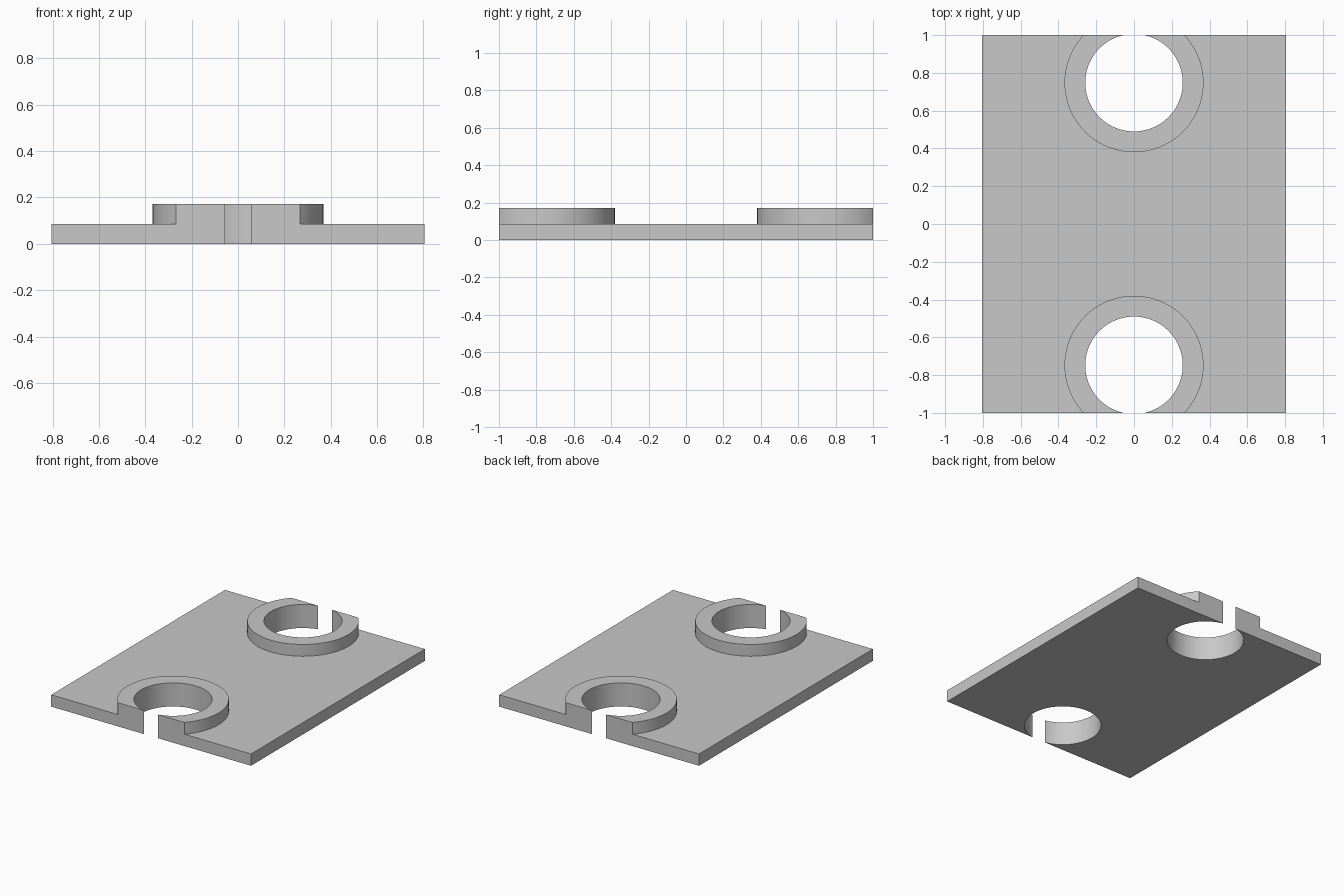
import bpy, bmesh, math

cube = bpy.data.objects.get("Cube")
if cube:
    bpy.data.objects.remove(cube, do_unlink=True)

# Main sizes
HALF_W, HALF_L = 0.805, 1.0
PLATE_H, BOSS_H = 0.086, 0.172
CENTRE_Y, HOLE_R, BOSS_R = 0.748, 0.258, 0.368
SEGMENTS = 72

grey = bpy.data.materials.new("plain grey")
grey.use_nodes = True
colour = (0.58, 0.58, 0.58, 1)
grey.diffuse_color = colour
grey.node_tree.nodes["Principled BSDF"].inputs["Base Color"].default_value = colour

bm = bmesh.new()


def face(points):
    bm.faces.new([bm.verts.new(p) for p in points])


def at(outline, z):
    return [(x, y, z) for x, y in outline]


def arc(radius, side):
    """Circle cut off by the plate's end, running from +x round to -x."""
    start = math.asin((HALF_L - CENTRE_Y) / radius)
    sweep = math.pi + 2 * start
    angles = [start - sweep * i / SEGMENTS for i in range(SEGMENTS + 1)]
    return [(radius * math.cos(a), side * (CENTRE_Y + radius * math.sin(a)))
            for a in angles]


def wall(path, low, high):
    for a, b in zip(path, path[1:]):
        face(at([a, b], low) + at([b, a], high))


def plate_outline(radius):
    """Rectangle with a round bite at each end."""
    return ([(HALF_W, HALF_L)] + arc(radius, 1) +
            [(-HALF_W, HALF_L), (-HALF_W, -HALF_L)] +
            arc(radius, -1)[::-1] + [(HALF_W, -HALF_L)])


# Plate underside, top and long sides
face(at(plate_outline(HOLE_R), 0))
face(at(plate_outline(BOSS_R), PLATE_H))
for x in (-HALF_W, HALF_W):
    wall([(x, -HALF_L), (x, HALF_L)], 0, PLATE_H)

# Split ring bosses with through holes, and the stepped end faces
for side in (-1, 1):
    hole, boss = arc(HOLE_R, side), arc(BOSS_R, side)
    face(at(boss + hole[::-1], BOSS_H))
    wall(hole, 0, BOSS_H)
    wall(boss, PLATE_H, BOSS_H)
    gap_x, boss_x, y = hole[0][0], boss[0][0], side * HALF_L
    step = [(gap_x, 0), (HALF_W, 0), (HALF_W, PLATE_H),
            (boss_x, PLATE_H), (boss_x, BOSS_H), (gap_x, BOSS_H)]
    for mirror in (-1, 1):
        face([(mirror * x, y, z) for x, z in step])

# Join into one closed solid
bmesh.ops.remove_doubles(bm, verts=bm.verts, dist=0.0001)
bmesh.ops.recalc_face_normals(bm, faces=bm.faces)
mesh = bpy.data.meshes.new("plate_with_split_rings")
bm.to_mesh(mesh)
bm.free()
mesh.materials.append(grey)

plate = bpy.data.objects.new("plate_with_split_rings", mesh)
bpy.context.collection.objects.link(plate)
bpy.ops.object.select_all(action='DESELECT')
plate.select_set(True)
bpy.context.view_layer.objects.active = plate
bpy.ops.object.shade_smooth_by_angle(angle=math.radians(30))
